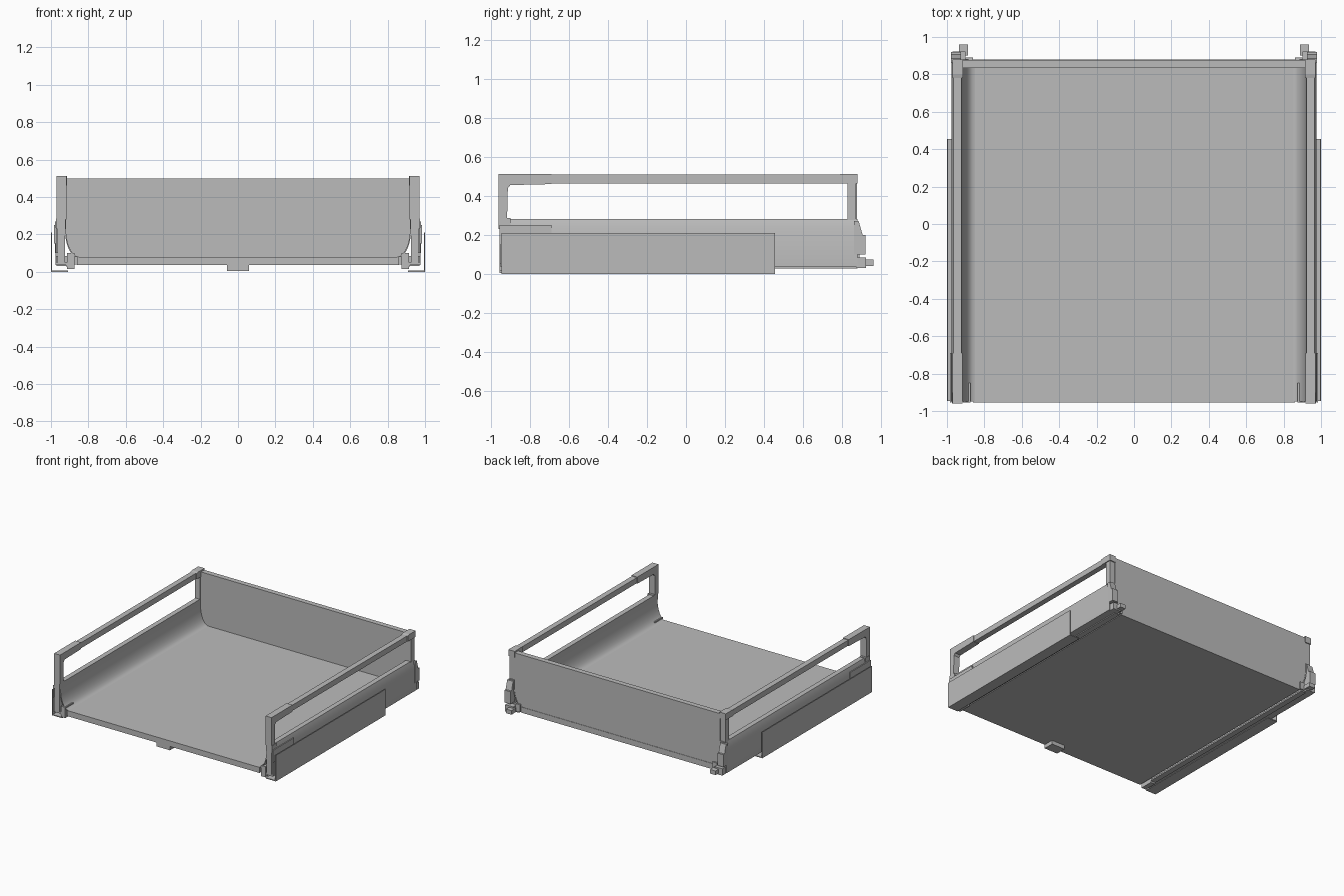
import bpy
import bmesh
from math import sin, cos, pi
from mathutils import Vector

cube = bpy.data.objects.get("Cube")
if cube:
    bpy.data.objects.remove(cube, do_unlink=True)

grey = bpy.data.materials.new("light_grey")
grey.use_nodes = True
COLOUR = (0.5, 0.5, 0.5, 1)
grey.diffuse_color = COLOUR
grey.node_tree.nodes["Principled BSDF"].inputs["Base Color"].default_value = COLOUR


def prism(name, outline, start, end, axis="y", mirror=True):
    """Extrude a closed outline along x or y, optionally mirrored to the other side."""
    def place(p, d):
        return Vector((p[0], d, p[1])) if axis == "y" else Vector((d, p[0], p[1]))
    bm = bmesh.new()
    face = bm.faces.new([bm.verts.new(place(p, start)) for p in outline])
    extruded = bmesh.ops.extrude_face_region(bm, geom=[face])["geom"]
    verts = [v for v in extruded if isinstance(v, bmesh.types.BMVert)]
    bmesh.ops.translate(bm, verts=verts, vec=place((0, 0), end - start))
    bmesh.ops.recalc_face_normals(bm, faces=bm.faces)
    mesh = bpy.data.meshes.new(name)
    bm.to_mesh(mesh)
    bm.free()
    mesh.materials.append(grey)
    obj = bpy.data.objects.new(name, mesh)
    bpy.context.collection.objects.link(obj)
    if mirror:
        obj.modifiers.new("Mirror", "MIRROR").use_mirror_merge = False
    return obj


def box(name, x, y, z, mirror=True):
    outline = [(x[0], z[0]), (x[1], z[0]), (x[1], z[1]), (x[0], z[1])]
    return prism(name, outline, y[0], y[1], "y", mirror)


def flip(points):
    return [(-x, z) for x, z in reversed(points)]


# Concave side curve, from the floor edge up to the top of the side
curve = [(0.85 + 0.07 * sin(t * pi / 16), 0.235 - 0.155 * cos(t * pi / 16)) for t in range(9)]
curve.append((0.92, 0.28))

# Tray floor and shaped back panel
box("floor", (-0.86, 0.86), (-0.955, 0.88), (0.035, 0.08), False)
back = curve[:-1] + [(0.92, 0.5)]
prism("back_panel", back + flip(back), 0.835, 0.877, "y", False)
box("front_tab", (-0.06, 0.06), (-0.955, -0.87), (0.004, 0.036), False)

# Hollow sides: a thin folded sheet around the curved inner face
T = 0.006
outer = [(0.96, 0.28), (0.977, 0.23), (0.977, 0.035)]
inner = [(0.977 - T, 0.035), (0.977 - T, 0.23), (0.958, 0.28 - T), (0.92 + T, 0.28 - T)]
under = [(x + T, z - T / 2) for x, z in reversed(curve[:-1])]
prism("side_shell", curve + outer + inner + under, -0.95, 0.88)

# Sloped rear end caps
slope = [(0.86, 0.1), (0.92, 0.1), (0.92, 0.2), (0.905, 0.2), (0.885, 0.27), (0.86, 0.27)]
prism("side_end_cap", slope, 0.925, 0.978, "x")

# Front brackets inside the hollow sides, and their outer plates
box("front_bracket_web", (0.925, 0.966), (-0.955, -0.69), (0.05, 0.23))
box("front_bracket_top", (0.922, 0.974), (-0.96, -0.9), (0.23, 0.285))
box("outer_front_plate", (0.976, 0.983), (-0.955, -0.69), (0.15, 0.25))

# Upper railing: front post with corner, slim rail, rear corner and rear post
front_post = [(-0.96, 0.28), (-0.96, 0.513), (-0.69, 0.513), (-0.69, 0.46),
              (-0.9, 0.455), (-0.913, 0.44), (-0.917, 0.28)]
prism("railing_front_post", front_post, 0.918, 0.971, "x")
box("railing_bar", (0.922, 0.966), (-0.7, 0.8), (0.463, 0.508))
rear_corner = [(0.78, 0.462), (0.78, 0.508), (0.8, 0.513), (0.88, 0.513), (0.88, 0.462)]
prism("railing_rear_corner", rear_corner, 0.915, 0.971, "x")
box("railing_rear_post", (0.92, 0.965), (0.828, 0.872), (0.275, 0.465))

# Runners under the tray edge, with rear hooks
box("runner_foot", (0.875, 0.92), (-0.95, 0.88), (0.028, 0.04))
box("runner_web", (0.885, 0.9), (-0.95, 0.88), (0.038, 0.1))
box("runner_clip", (0.875, 0.915), (-0.955, -0.85), (0.014, 0.1))
box("runner_base", (0.915, 0.974), (-0.95, 0.88), (0.035, 0.05))
box("rear_bracket", (0.9, 0.97), (0.875, 0.922), (0.03, 0.085))
box("rear_hook", (0.887, 0.936), (0.9, 0.96), (0.04, 0.073))
box("rear_clip", (0.86, 0.9), (0.875, 0.89), (0.04, 0.1))

# Cabinet rails: thin angled sheets outside the tray
angle = [(0.91, 0), (1, 0), (1, 0.21), (0.994, 0.21), (0.994, 0.007), (0.91, 0.007)]
prism("cabinet_rail", angle, -0.945, 0.455)

# Soften the curved faces and keep the folds crisp
for name in ("side_shell", "back_panel"):
    bpy.ops.object.select_all(action="DESELECT")
    obj = bpy.data.objects[name]
    obj.select_set(True)
    bpy.context.view_layer.objects.active = obj
    bpy.ops.object.shade_smooth_by_angle(angle=pi / 6)
